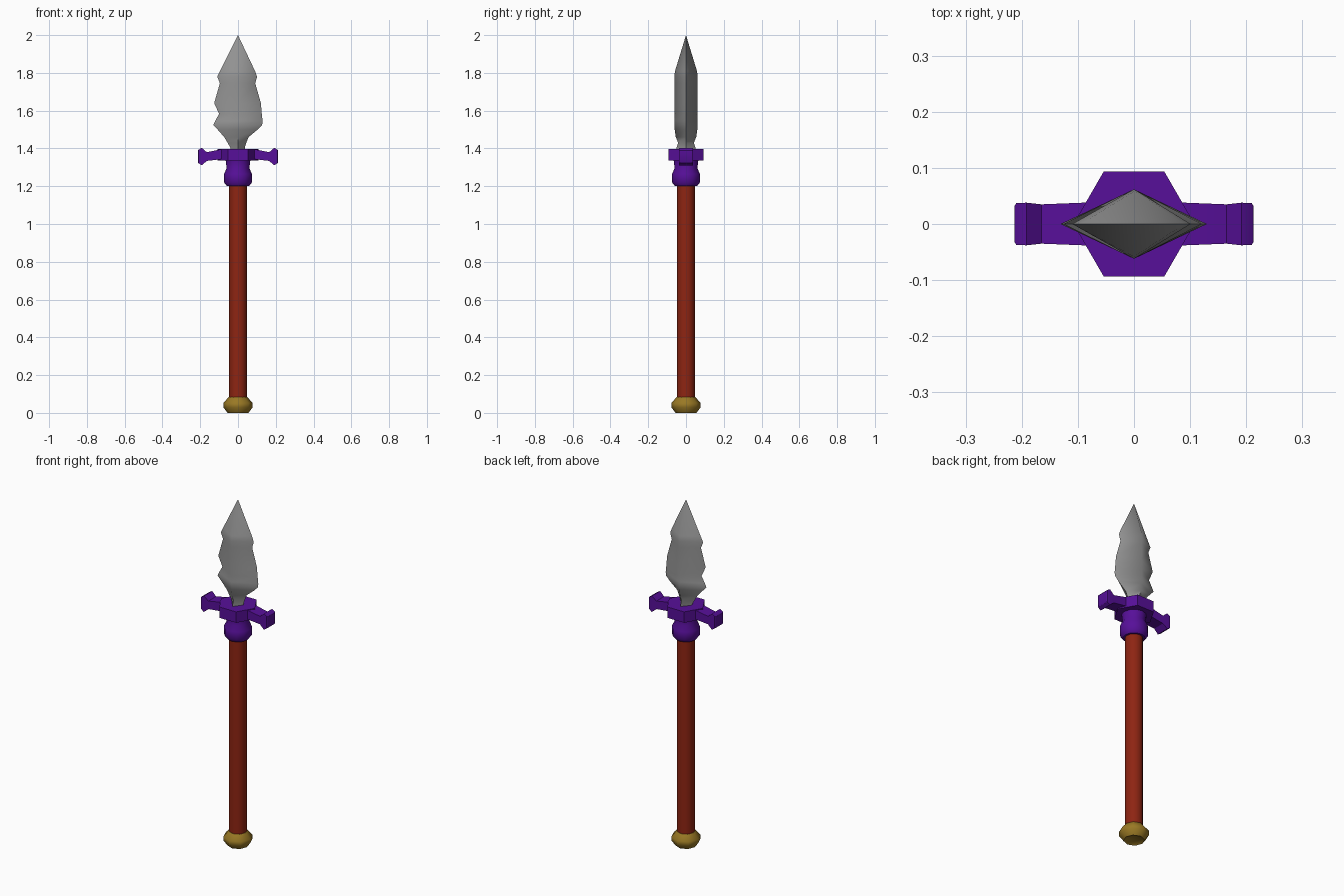
import bpy, bmesh, math

if "Cube" in bpy.data.objects:
    bpy.data.objects.remove(bpy.data.objects["Cube"])


def material(name, rgb):
    m = bpy.data.materials.new(name)
    m.diffuse_color = (*rgb, 1)
    m.use_nodes = True
    m.node_tree.nodes["Principled BSDF"].inputs["Base Color"].default_value = m.diffuse_color
    return m


steel = material("steel grey", (0.30, 0.30, 0.30))
purple = material("purple", (0.095, 0.005, 0.32))
red = material("red brown", (0.27, 0.018, 0.006))
gold = material("gold", (0.32, 0.19, 0.018))


def loft(name, rings, mat, angle=40):
    """Skin a list of equal-length point rings and cap both ends."""
    bm = bmesh.new()
    rows = [[bm.verts.new(p) for p in ring] for ring in rings]
    n = len(rows[0])
    for a, b in zip(rows, rows[1:]):
        for i in range(n):
            j = (i + 1) % n
            bm.faces.new((a[i], a[j], b[j], b[i]))
    bm.faces.new(rows[0])
    bm.faces.new(rows[-1])
    bmesh.ops.remove_doubles(bm, verts=bm.verts, dist=0.0001)
    bmesh.ops.recalc_face_normals(bm, faces=bm.faces)
    me = bpy.data.meshes.new(name)
    bm.to_mesh(me)
    bm.free()
    me.materials.append(mat)
    ob = bpy.data.objects.new(name, me)
    bpy.context.collection.objects.link(ob)
    bpy.ops.object.select_all(action='DESELECT')
    ob.select_set(True)
    bpy.context.view_layer.objects.active = ob
    bpy.ops.object.shade_smooth_by_angle(angle=math.radians(angle))
    return ob


def turned(name, profile, sides, mat, angle=40, phase=0.0):
    """Round part from (radius, height) pairs."""
    rings = []
    for r, z in profile:
        rings.append([(r * math.cos(phase + 2 * math.pi * i / sides),
                       r * math.sin(phase + 2 * math.pi * i / sides), z)
                      for i in range(sides)])
    return loft(name, rings, mat, angle)


# Pommel and shaft
turned("pommel", [(0.048, 0.005), (0.055, 0.0), (0.078, 0.03), (0.078, 0.052), (0.05, 0.083)],
       8, gold, 50)
turned("shaft", [(0.047, 0.07), (0.047, 1.22)], 12, red)

# Collar below the guard
turned("collar", [(0.058, 1.2), (0.074, 1.22), (0.074, 1.265), (0.060, 1.295), (0.065, 1.335)],
       12, purple, 40)

# Hexagonal guard block
turned("guard_block", [(0.108, 1.335), (0.108, 1.398)], 6, purple, 30)

# Guard arms: x, half depth, low z, high z
arm = [(0.04, 0.038, 1.343, 1.395), (0.09, 0.038, 1.343, 1.395),
       (0.165, 0.035, 1.334, 1.380), (0.192, 0.038, 1.311, 1.403),
       (0.210, 0.037, 1.322, 1.393), (0.213, 0.032, 1.328, 1.388)]
for side, label in ((-1, "left"), (1, "right")):
    loft("guard_arm_" + label,
         [[(side * x, -d, lo), (side * x, d, lo), (side * x, d, hi), (side * x, -d, hi)]
          for x, d, lo, hi in arm], purple, 30)

# Chipped blade with diamond section: z, left edge, right edge, half depth
blade = [(1.385, 0.036, 0.036, 0.050), (1.405, 0.041, 0.036, 0.050), (1.43, 0.055, 0.044, 0.042),
         (1.46, 0.073, 0.056, 0.054), (1.50, 0.108, 0.104, 0.060), (1.525, 0.131, 0.128, 0.062),
         (1.545, 0.121, 0.130, 0.062), (1.583, 0.100, 0.126, 0.062), (1.64, 0.126, 0.121, 0.062),
         (1.745, 0.096, 0.091, 0.062), (1.78, 0.110, 0.101, 0.062), (1.81, 0.095, 0.090, 0.058),
         (2.0, 0.0, 0.0, 0.0)]
loft("blade", [[(-l, 0, z), (0, -d, z), (r, 0, z), (0, d, z)] for z, l, r, d in blade],
     steel, 65)
